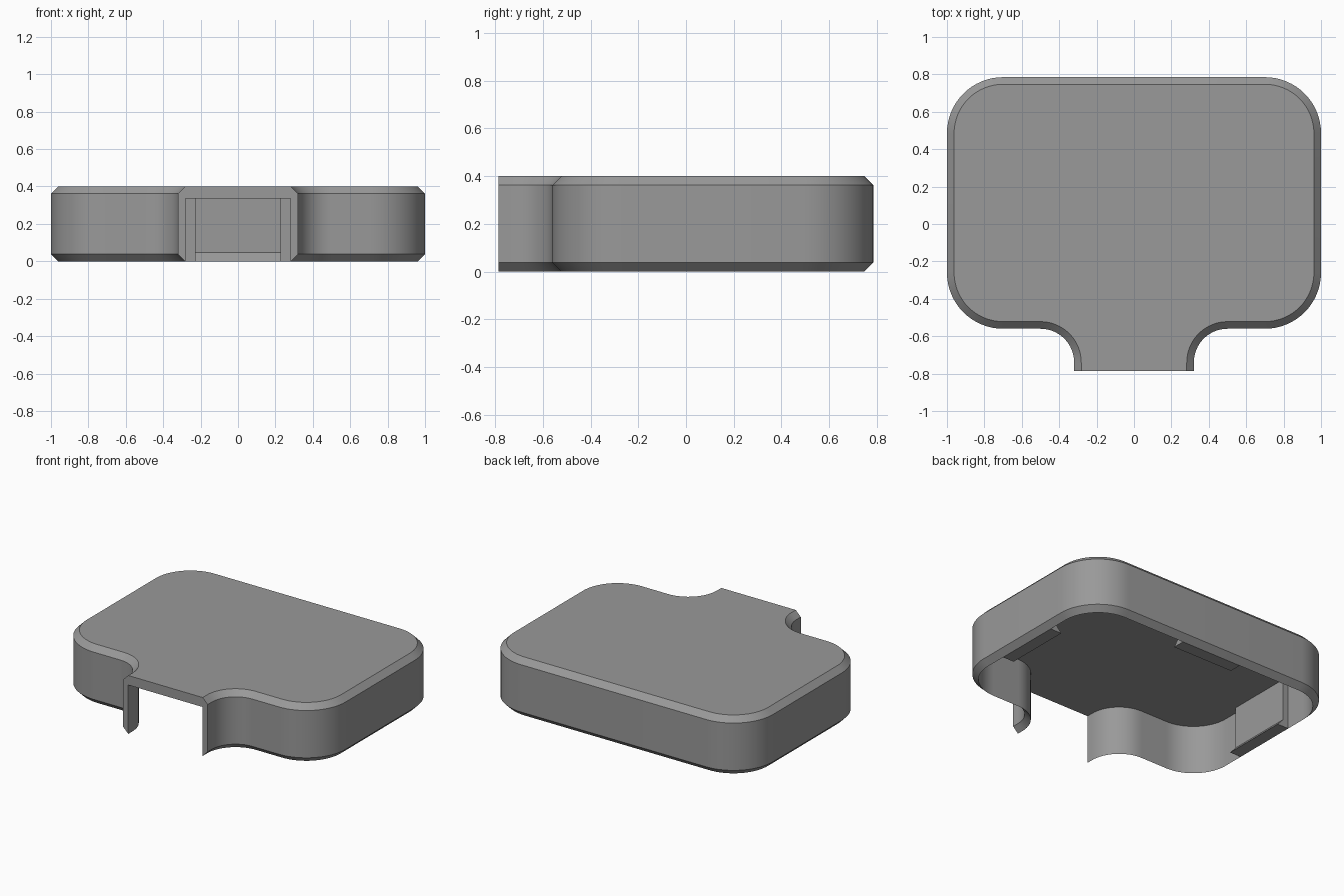
import bpy, bmesh, math
from mathutils import Matrix

if "Cube" in bpy.data.objects:
    bpy.data.objects.remove(bpy.data.objects["Cube"])

WALL = 0.038      # wall thickness, equal to the chamfer size
TOP, CEILING = 0.4, 0.335
BACK, SHOULDER, FRONT = 0.785, -0.56, -0.785

grey = bpy.data.materials.new("plain grey")
grey.diffuse_color = (0.32, 0.32, 0.32, 1)
grey.use_nodes = True
grey.node_tree.nodes["Principled BSDF"].inputs["Base Color"].default_value = grey.diffuse_color


def make_object(name, bm):
    bmesh.ops.recalc_face_normals(bm, faces=bm.faces[:])
    mesh = bpy.data.meshes.new(name)
    bm.to_mesh(mesh)
    bm.free()
    mesh.materials.append(grey)
    obj = bpy.data.objects.new(name, mesh)
    bpy.context.collection.objects.link(obj)
    return obj


def arc(cx, cy, r, start, end, steps=16):
    angles = [math.radians(start + (end - start) * i / steps) for i in range(steps + 1)]
    return [(cx + r * math.cos(a), cy + r * math.sin(a)) for a in angles]


def outline(inset):
    """Open path from the right neck end round the back to the left neck end."""
    right = [(0.32 - inset, FRONT)]
    right += arc(0.5, -0.74, 0.18 + inset, 180, 90)             # neck fillet
    right += arc(0.7, SHOULDER + 0.3, 0.3 - inset, -90, 0)      # front corner
    right += arc(0.7, BACK - 0.3, 0.3 - inset, 0, 90)           # back corner
    return right + [(-x, y) for x, y in reversed(right)]


# Cover: chamfered outside, hollow inside, open at the bottom and neck
bm = bmesh.new()
levels = [(WALL, CEILING), (WALL, 0), (0, WALL), (0, TOP - WALL), (WALL, TOP)]
rows = [[bm.verts.new((x, y, z)) for x, y in outline(inset)] for inset, z in levels]
for low, high in zip(rows, rows[1:]):
    for i in range(len(low) - 1):
        bm.faces.new((low[i], low[i + 1], high[i + 1], high[i]))
bm.faces.new(rows[0])                                           # ceiling
bm.faces.new(rows[-1])                                          # top
bm.faces.new([r[0] for r in rows] + [r[-1] for r in reversed(rows)])  # neck frame
cover = make_object("cover", bm)
bpy.context.view_layer.objects.active = cover
cover.select_set(True)
bpy.ops.object.shade_smooth_by_angle(angle=math.radians(30))


# Snap clips: a flat pad with a sloped lip at the bottom
def clip(name, location, turn):
    profile = [(0, 0), (0.085, 0), (0.042, 0.048), (0.042, CEILING), (0, CEILING)]
    bm = bmesh.new()
    ends = [[bm.verts.new((side, -d, z)) for d, z in profile] for side in (-0.23, 0.23)]
    for end in ends:
        bm.faces.new(end)
    for i in range(len(profile)):
        j = (i + 1) % len(profile)
        bm.faces.new((ends[0][i], ends[0][j], ends[1][j], ends[1][i]))
    bm.transform(Matrix.Translation(location) @ Matrix.Rotation(math.radians(turn), 4, 'Z'))
    make_object(name, bm)


middle = (BACK + SHOULDER) / 2
clip("back_clip", (0, BACK - WALL, 0), 0)
clip("right_clip", (1 - WALL, middle, 0), -90)
clip("left_clip", (WALL - 1, middle, 0), 90)
